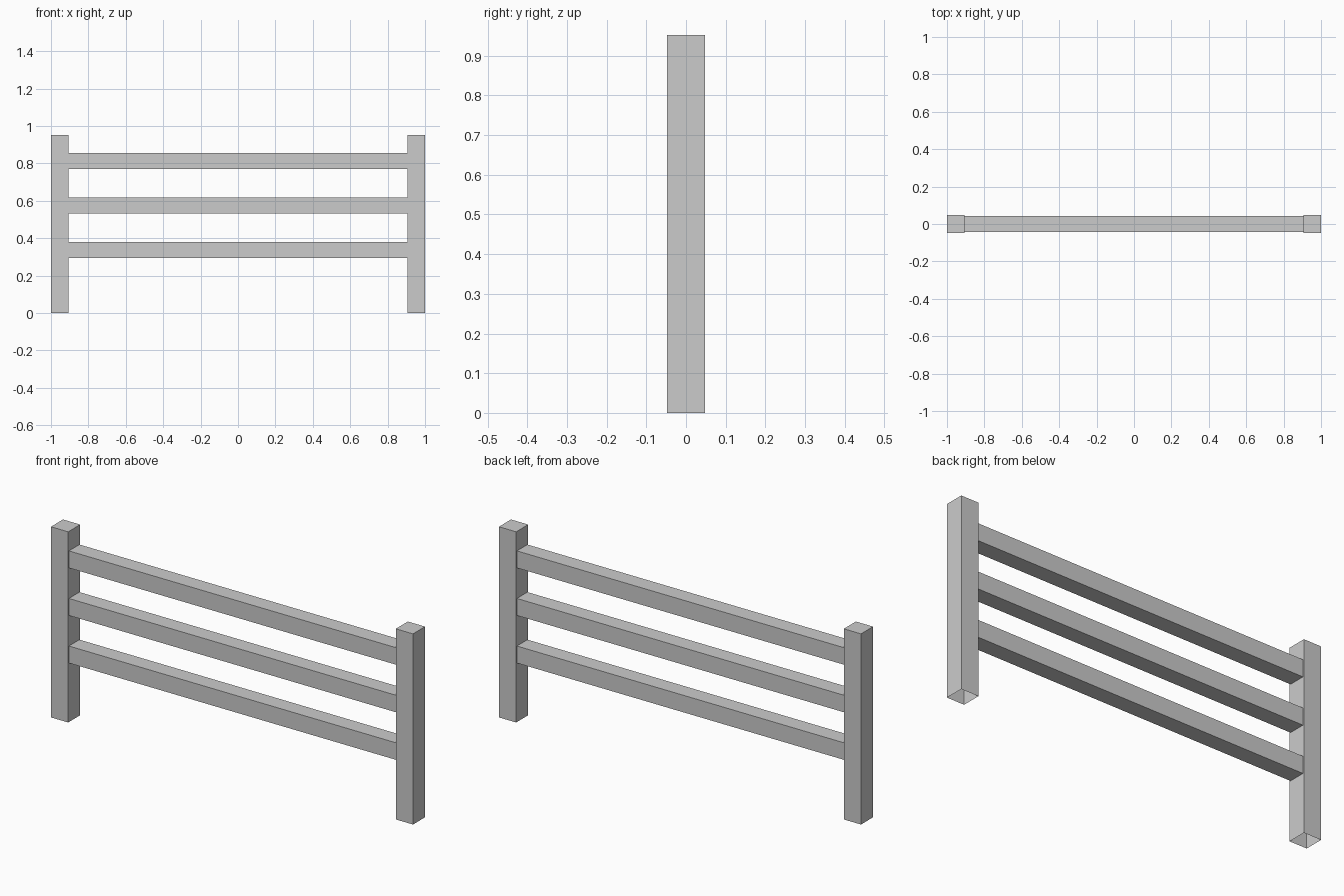
import bpy, bmesh
from mathutils import Vector

if "Cube" in bpy.data.objects:
    bpy.data.objects.remove(bpy.data.objects["Cube"])


def box(name, centre, size, open_dirs):
    """Box with the faces pointing along open_dirs left out."""
    bm = bmesh.new()
    bmesh.ops.create_cube(bm, size=1.0)
    bm.normal_update()
    hidden = [f for f in bm.faces
              if any(f.normal.dot(Vector(d)) > 0.9 for d in open_dirs)]
    bmesh.ops.delete(bm, geom=hidden, context='FACES')
    for v in bm.verts:
        v.co = Vector(c + p * s for c, p, s in zip(centre, v.co, size))
    mesh = bpy.data.meshes.new(name)
    bm.to_mesh(mesh)
    bm.free()
    obj = bpy.data.objects.new(name, mesh)
    bpy.context.collection.objects.link(obj)
    return obj


POST_W, POST_H = 0.095, 0.952
RAIL_W, RAIL_H = 0.083, 0.085
INNER = 1.0 - POST_W

# Square posts, open underneath
for side, sx in (("left", -1), ("right", 1)):
    box(f"{side}_post", (sx * (1 - POST_W / 2), 0, POST_H / 2),
        (POST_W, POST_W, POST_H), [(0, 0, -1)])

# Three rails between the posts, open where they butt against them
for i, name in enumerate(("lower_rail", "middle_rail", "upper_rail")):
    box(name, (0, 0, 0.337 + i * 0.2375), (2 * INNER, RAIL_W, RAIL_H),
        [(1, 0, 0), (-1, 0, 0)])
